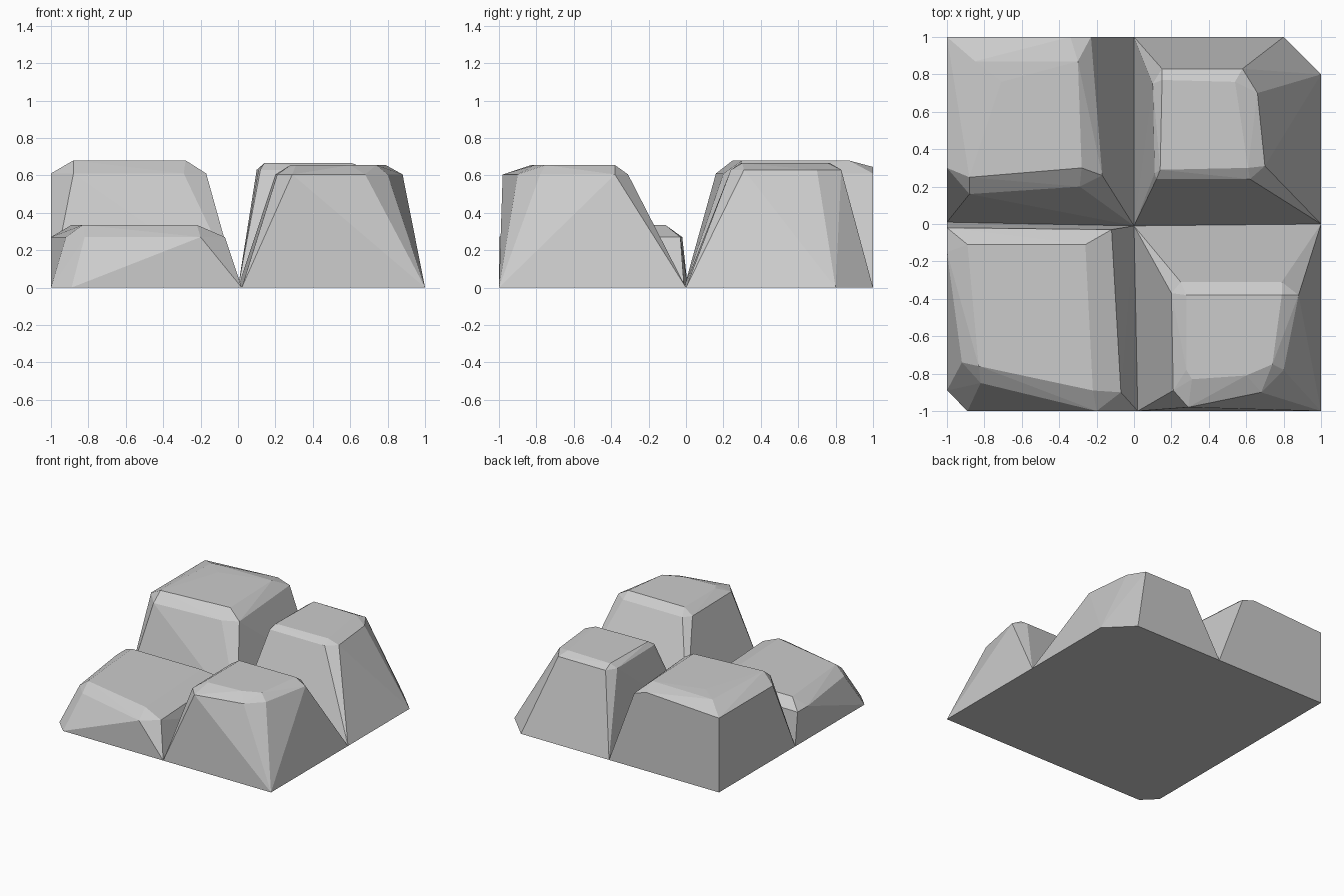
import bpy, bmesh, math

if "Cube" in bpy.data.objects:
    bpy.data.objects.remove(bpy.data.objects["Cube"])


def rock(name, base, shoulder, shoulder_z, top, top_z, extra=()):
    """Faceted boulder: convex skin over a base, shoulder and top outline."""
    bm = bmesh.new()
    for ring, z in ((base, 0), (shoulder, shoulder_z), (top, top_z)):
        for x, y in ring:
            bm.verts.new((x, y, z))
    for p in extra:
        bm.verts.new(p)
    res = bmesh.ops.convex_hull(bm, input=bm.verts[:])
    unused = [v for v in bm.verts if not v.link_faces]
    bmesh.ops.delete(bm, geom=unused, context='VERTS')
    bmesh.ops.dissolve_limit(bm, angle_limit=math.radians(1),
                             verts=bm.verts[:], edges=bm.edges[:])
    bmesh.ops.recalc_face_normals(bm, faces=bm.faces[:])
    mesh = bpy.data.meshes.new(name)
    bm.to_mesh(mesh)
    bm.free()
    obj = bpy.data.objects.new(name, mesh)
    bpy.context.collection.objects.link(obj)
    return obj


# Tall rock, back left, flush with the two outer sides
rock("rock_back_left",
     [(-1, 0.01), (0, -0.01), (0, 1), (-1, 1)],
     [(-1, 0.3), (-0.88, 0.16), (-0.29, 0.2), (-0.17, 0.26),
      (-0.22, 0.87), (-0.23, 1), (-1, 1)], 0.61,
     [(-0.88, 0.25), (-0.28, 0.3), (-0.3, 0.87), (-0.71, 0.76)], 0.68,
     [(-0.85, 0.87, 0.675), (-0.34, 1, 0.645)])

# Rock, back right, with the clipped outer corner
rock("rock_back_right",
     [(0, -0.01), (1, 0), (1, 0.8), (0.8, 1), (0, 1)],
     [(0.12, 0.24), (0.62, 0.24), (0.7, 0.31), (0.66, 0.7),
      (0.58, 0.83), (0.15, 0.83), (0.1, 0.75), (0.11, 0.27)], 0.63,
     [(0.14, 0.29), (0.61, 0.3), (0.54, 0.76), (0.15, 0.77)], 0.665)

# Low rock, front left, with the clipped outer corner
rock("rock_front_left",
     [(-1, 0.01), (0, -0.01), (0.02, -1), (-0.89, -1), (-1, -0.89)],
     [(-1, -0.15), (-1, -0.02), (-0.12, -0.03), (-0.14, -0.11),
      (-0.07, -0.9), (-0.2, -1), (-0.82, -0.85), (-0.92, -0.74)], 0.27,
     [(-0.89, -0.11), (-0.26, -0.11), (-0.22, -0.89), (-0.83, -0.76)], 0.335)

# Rock, front right
rock("rock_front_right",
     [(0, -0.01), (1, 0), (1, -1), (0.02, -1)],
     [(0.2, -0.37), (0.25, -0.31), (0.79, -0.31), (0.88, -0.38),
      (0.8, -0.78), (0.68, -0.9), (0.29, -0.98), (0.21, -0.89)], 0.605,
     [(0.28, -0.38), (0.79, -0.38), (0.74, -0.75),
      (0.6, -0.81), (0.31, -0.83), (0.28, -0.78)], 0.655)
